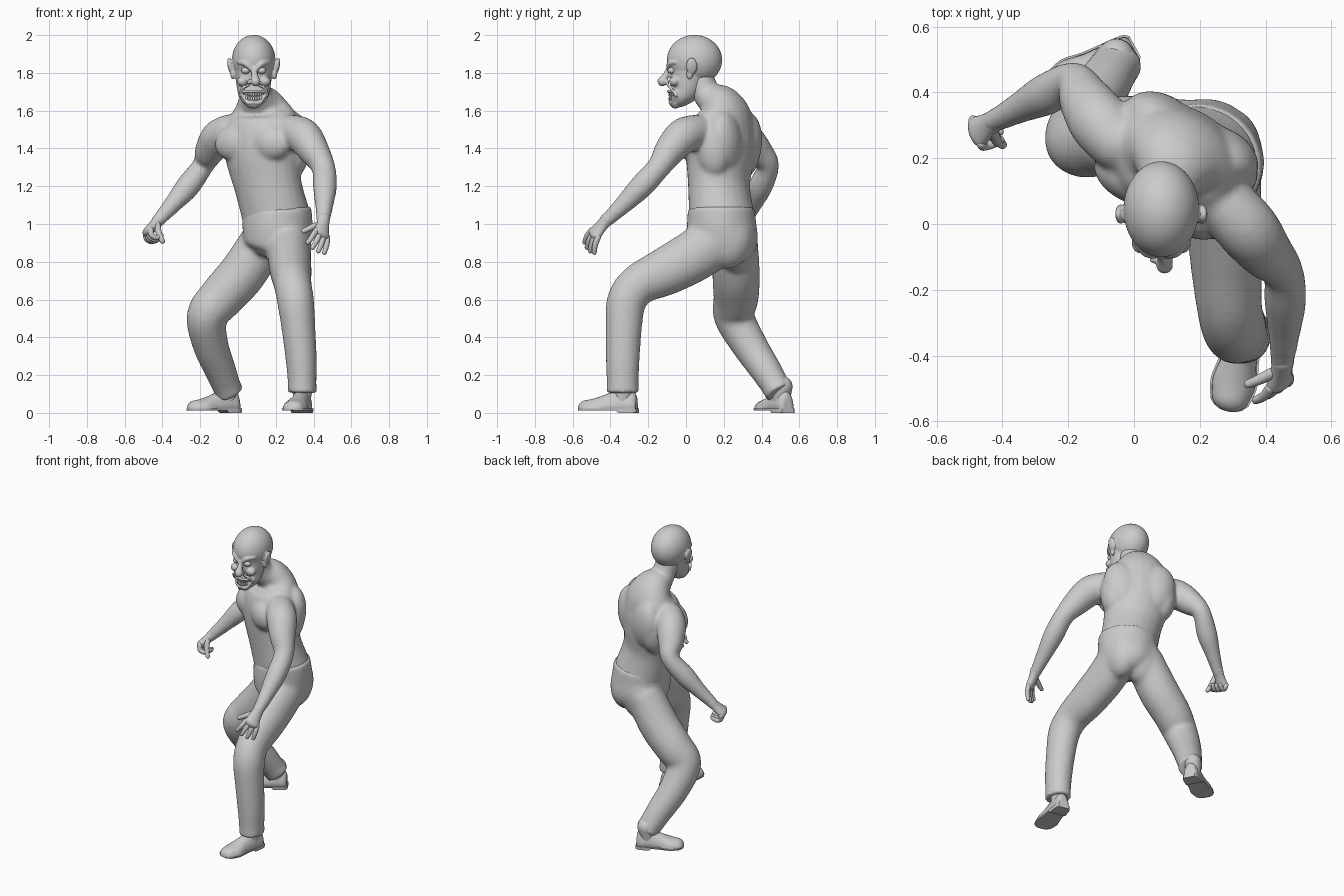
import bpy, bmesh, math
from mathutils import Vector as V, Matrix

cube = bpy.data.objects.get("Cube")
if cube:
    bpy.data.objects.remove(cube, do_unlink=True)

grey = bpy.data.materials.new("plain grey")
grey.use_nodes = True
grey.diffuse_color = (0.6, 0.6, 0.6, 1)
grey.node_tree.nodes["Principled BSDF"].inputs["Base Color"].default_value = grey.diffuse_color

SIDE = V((0.87, -0.49, 0))      # chest's own left
FRONT = V((-0.49, -0.87, 0))    # chest's own front
UP = V((0, 0, 1))


def smooth_path(points, steps=5):
    """Catmull-Rom through points of (x, y, z, radius a, radius b)."""
    rows = [p if len(p) == 5 else (*p, p[-1]) for p in points]
    rows = [rows[0]] + rows + [rows[-1]]
    out = []
    for i in range(1, len(rows) - 2):
        for k in range(steps):
            t = k / steps
            out.append([b + 0.5 * t * (c - a + t * (2*a - 5*b + 4*c - d + t * (3*(b - c) + d - a)))
                        for a, b, c, d in zip(*rows[i - 1:i + 3])])
    return out + [list(rows[-1])]


def tube(bm, points, hint=(1, 0, 0), dome=True, seg=24):
    """Loft ellipses along a path; radius a lies along the hint."""
    path = smooth_path(points)
    mids = [V(p[:3]) for p in path]
    rings = []
    for i, p in enumerate(path):
        t = (mids[min(i + 1, len(path) - 1)] - mids[max(i - 1, 0)]).normalized()
        a = (V(hint) - t * t.dot(V(hint))).normalized()
        rings.append((mids[i], a, t.cross(a), p[3], p[4], t))
    if dome:
        for end, way in ((0, -1), (-1, 1)):
            m, a, b, ra, rb, t = rings[end]
            caps = [(m + t * way * min(ra, rb) * math.sin(w), a, b, ra * math.cos(w), rb * math.cos(w), t)
                    for w in (0.4, 0.8, 1.15, 1.4)]
            rings = caps[::-1] + rings if way < 0 else rings + caps
    loops = []
    for m, a, b, ra, rb, t in rings:
        angles = [math.tau * k / seg for k in range(seg)]
        loops.append([bm.verts.new(m + a * ra * math.cos(w) + b * rb * math.sin(w)) for w in angles])
    for low, high in zip(loops, loops[1:]):
        for k in range(seg):
            j = (k + 1) % seg
            bm.faces.new((low[k], low[j], high[j], high[k]))
    bm.faces.new(loops[0][::-1])
    bm.faces.new(loops[-1])
    return [v for loop in loops for v in loop]


def ball(bm, centre, radii, x_axis=V((1, 0, 0)), tilt=0, detail=24):
    """Ellipsoid whose x radius lies along a level axis."""
    turn = Matrix.Rotation(math.atan2(x_axis.y, x_axis.x), 4, "Z") @ Matrix.Rotation(tilt, 4, "Y")
    place = Matrix.Translation(centre) @ turn @ Matrix.Diagonal((*radii, 1))
    bmesh.ops.create_uvsphere(bm, u_segments=detail, v_segments=detail // 2, radius=1, matrix=place)


def finish(name, bm, voxel=0, rounds=5):
    bmesh.ops.recalc_face_normals(bm, faces=bm.faces[:])
    mesh = bpy.data.meshes.new(name)
    bm.to_mesh(mesh)
    bm.free()
    mesh.materials.append(grey)
    ob = bpy.data.objects.new(name, mesh)
    bpy.context.collection.objects.link(ob)
    if voxel:
        fuse = ob.modifiers.new("fuse", "REMESH")
        fuse.mode, fuse.voxel_size, fuse.use_smooth_shade = "VOXEL", voxel, True
        soft = ob.modifiers.new("soften", "SMOOTH")
        soft.factor, soft.iterations = 0.5, rounds
    bpy.ops.object.select_all(action="DESELECT")
    bpy.context.view_layer.objects.active = ob
    ob.select_set(True)
    bpy.ops.object.shade_smooth_by_angle(angle=math.radians(50))


# Bare upper body: trunk, neck, muscles and both arms
bm = bmesh.new()
tube(bm, [(.205, .19, 1.03, .183, .172), (.16, .175, 1.2, .185, .157), (.135, .18, 1.35, .208, .172),
          (.13, .185, 1.47, .228, .172), (.13, .195, 1.57, .19, .145), (.12, .175, 1.635, .135, .11),
          (.1, .11, 1.69, .082, .075), (.085, .07, 1.78, .078, .075)], SIDE)
chest = V((.13, .18, 1.43))
for s in (-1, 1):
    ball(bm, chest + FRONT * .11 + SIDE * s * .105, (.118, .068, .095), SIDE, s * .2)    # pectoral
    ball(bm, chest - FRONT * .09 + SIDE * s * .105, (.12, .085, .17), SIDE, s * .2)      # shoulder blade
    ball(bm, chest - FRONT * .05 + SIDE * s * .155 - UP * .03, (.085, .1, .16), SIDE)    # flank
    ball(bm, chest + SIDE * s * .09 + UP * .12, (.13, .09, .07), SIDE, s * .4)           # trapezius
left_arm = [(.28, .06, 1.49, .09), (.345, -.015, 1.465, .096), (.4, -.085, 1.39, .083), (.452, -.145, 1.3, .063),
            (.46, -.235, 1.2, .064), (.456, -.345, 1.09, .047), (.45, -.435, 1.005, .034)]
right_arm = [(-.05, .25, 1.49, .09), (-.105, .31, 1.455, .094), (-.15, .38, 1.385, .08), (-.185, .435, 1.31, .058),
             (-.265, .395, 1.2, .064), (-.345, .355, 1.105, .048), (-.43, .31, 1.01, .034)]
tube(bm, left_arm)
tube(bm, right_arm)
finish("upper_body", bm, .011, 10)

# Trousers: seat and two legs
bm = bmesh.new()
tube(bm, [(.205, .187, 1.085, .187, .174), (.21, .19, .97, .187, .185), (.205, .205, .88, .172, .18),
          (.19, .21, .82, .125, .13)], SIDE, dome=False)
tube(bm, [(.27, .17, .92, .118, .14), (.272, .04, .83, .116, .138), (.28, -.11, .748, .11, .128),
          (.29, -.25, .68, .1, .11), (.305, -.315, .59, .098, .105), (.32, -.33, .45, .09, .097),
          (.335, -.335, .28, .083, .09), (.34, -.335, .15, .076, .085), (.34, -.335, .105, .08, .09)], dome=False)
tube(bm, [(.14, .26, .92, .12), (.025, .265, .74, .126), (-.09, .265, .61, .12), (-.165, .255, .51, .108),
          (-.145, .335, .36, .095), (-.095, .42, .23, .084), (-.06, .475, .14, .076), (-.045, .495, .105, .08)],
     dome=False)
ball(bm, V((.285, .215, .93)), (.105, .14, .17))
ball(bm, V((.16, .265, .91)), (.12, .115, .17))
finish("trousers", bm, .011, 18)


# Shoes, each with a heeled sole
def shoe(name, heel, toe):
    heel, toe = V((*heel, 0)), V((*toe, 0))
    way = (toe - heel).normalized()
    place = Matrix.Translation(heel) @ Matrix.Rotation(math.atan2(way.y, way.x), 4, "Z")
    long = (toe - heel).length
    shape = [(.1, .046, .1), (.28, .05, .11), (.5, .055, .08), (.72, .066, .056), (.87, .058, .046)]
    for part, grow, low, high in (("upper", 0, .02, 1), ("sole", .006, 0, .022)):
        bm = bmesh.new()
        verts = tube(bm, [(u * long, 0, .022, w + grow, h) for u, w, h in shape], (0, 1, 0))
        for v in verts:
            arch = .013 if part == "sole" and v.co.x > long * .3 else low
            v.co.z = min(max(v.co.z, arch), high)
            v.co.x = max(v.co.x, -grow)
        bm.transform(place)
        finish(name + "_" + part, bm)
    bm = bmesh.new()
    tube(bm, [(long * .24, 0, .06, .045), (long * .2, 0, .14, .055)])      # ankle
    bm.transform(place)
    finish(name + "_ankle", bm)


shoe("left_shoe", (.355, -.262), (.285, -.565))
shoe("right_shoe", (-.002, .537), (-.255, .4))


# Hands: palm, four curling fingers and a thumb
def hand(name, wrist, way, across, turn, curl, spread, size, thumb_out):
    way, across = V(way).normalized(), V(across)
    across = (across - way * way.dot(across)).normalized()
    palm = way.cross(across) * turn
    bm = bmesh.new()

    def row(point, r, r2):
        return (*point, r, r2)
    wrist = V(wrist)
    tube(bm, [row(wrist - way * .03, .034, .034), row(wrist + way * .02, .037, .028),
              row(wrist + way * .075, .05, .026)], across)

    def finger(start, heading, length, radius, bend):
        path, angle = [(*start, radius)], 0
        for k in range(3):
            angle += bend
            step = heading * math.cos(angle) + palm * math.sin(angle)
            start = start + step * length / 3
            path.append((*start, radius * (1 - .1 * k)))
        tube(bm, path, across, seg=12)
    for i in range(4):
        off = i - 1.5
        heading = (way + across * off * spread).normalized()
        finger(wrist + way * .075 + across * off * .026, heading, size - .01 * abs(off), .0155, curl)
    finger(wrist + way * .02 - across * .025 + palm * .01, (way * .7 - across * thumb_out + palm * .4).normalized(),
           .085, .017, curl * .3)
    finish(name, bm)


hand("left_hand", left_arm[-1][:3], (-.1, -.63, -.75), (.75, .45, -.45), -1, .2, .16, .1, .7)
hand("right_hand", right_arm[-1][:3], (-.6, -.4, -.66), (-.35, .85, -.3), 1, .95, 0, .105, .25)

# Head with jaw, ears, brows, cheeks, nose and lips
MID = .083
bm = bmesh.new()
ball(bm, V((MID, .045, 1.868)), (.115, .146, .133), detail=64)
tube(bm, [(MID, .02, 1.84, .1, .11), (MID, .005, 1.73, .09, .088), (MID, -.03, 1.67, .074, .056),
          (MID, -.055, 1.645, .048, .034)], seg=40)
tube(bm, [(MID, -.085, 1.83, .014), (MID + .005, -.105, 1.79, .017), (MID + .01, -.125, 1.755, .026)])
for s in (-1, 1):
    def at(x, y, z):
        return V((MID + s * x, y, z))
    ball(bm, at(.123, .03, 1.835), (.015, .03, .046), tilt=s * .2)                          # ear
    ball(bm, at(.11, .02, 1.795), (.014, .018, .03))                                        # earlobe
    ball(bm, at(.06, -.06, 1.755), (.03, .03, .026))                                        # cheek
    ball(bm, at(.022, -.104, 1.752), (.014, .016, .013))                                    # nostril
    tube(bm, [(*at(.014, -.092, 1.822), .013), (*at(.045, -.086, 1.85), .015), (*at(.08, -.055, 1.856), .01)])
    tube(bm, [(*at(.028, -.096, 1.735), .007), (*at(.062, -.078, 1.715), .008), (*at(.075, -.052, 1.68), .007)])
for rise, y in ((.702, -.092), (.644, -.084)):                                              # lips
    tube(bm, [(MID - .07, -.05, 1.698, .008), (MID - .035, y + .009, 1 + rise, .009), (MID, y, 1 + rise, .009),
              (MID + .035, y + .009, 1 + rise, .009), (MID + .07, -.05, 1.698, .008)], UP)
finish("head", bm, .0045, 4)

# Eyes and two rows of teeth
bm = bmesh.new()
for s in (-1, 1):
    ball(bm, V((MID + s * .042, -.075, 1.812)), (.024, .022, .018))
finish("eyes", bm)
bm = bmesh.new()
for i in range(-4, 5):
    for z in (1.686, 1.662):
        bend = abs(i) / 4
        ball(bm, V((MID + i * .0125, -.086 + .026 * bend * bend, z + .007 * bend)), (.0066, .007, .0125))
finish("teeth", bm)
